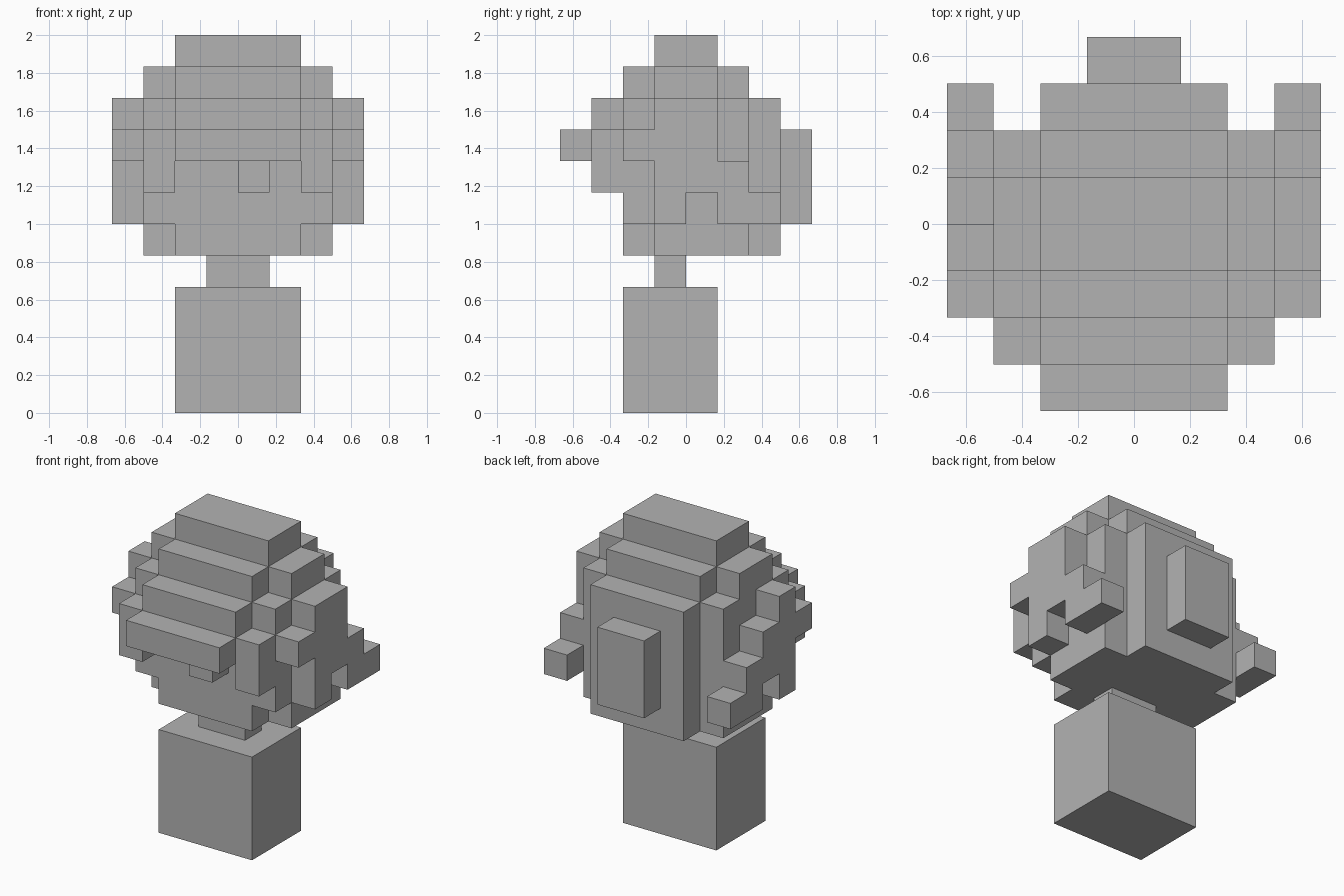
import bpy
import bmesh
from mathutils import Vector

cube = bpy.data.objects.get("Cube")
if cube:
    bpy.data.objects.remove(cube, do_unlink=True)

UNIT = 1 / 6  # edge of one block

grey = bpy.data.materials.new("plain_grey")
grey.use_nodes = True
COLOUR = (0.45, 0.45, 0.45, 1)
grey.diffuse_color = COLOUR
grey.node_tree.nodes["Principled BSDF"].inputs["Base Color"].default_value = COLOUR


def block_part(name, boxes):
    """Join boxes (x0, x1, y0, y1, z0, z1), in blocks, into one outer shell."""
    cells = {(x, y, z) for x0, x1, y0, y1, z0, z1 in boxes
             for x in range(x0, x1) for y in range(y0, y1) for z in range(z0, z1)}
    bm = bmesh.new()
    for cell in cells:
        for axis in range(3):
            for side in (0, 1):
                neighbour = list(cell)
                neighbour[axis] += 2 * side - 1
                if tuple(neighbour) in cells:
                    continue
                base = Vector(cell)
                base[axis] += side
                u, v = Vector(), Vector()
                u[(axis + 1) % 3] = v[(axis + 2) % 3] = 1
                corners = [base, base + u, base + u + v, base + v]
                if not side:
                    corners.reverse()
                bm.faces.new([bm.verts.new(c * UNIT) for c in corners])
    bmesh.ops.remove_doubles(bm, verts=bm.verts, dist=0.001)
    bmesh.ops.dissolve_limit(bm, angle_limit=0.01, verts=bm.verts, edges=bm.edges)
    mesh = bpy.data.meshes.new(name)
    bm.to_mesh(mesh)
    bm.free()
    mesh.materials.append(grey)
    obj = bpy.data.objects.new(name, mesh)
    bpy.context.collection.objects.link(obj)
    return obj


# Body and neck
block_part("body", [(-2, 2, -2, 1, 0, 4)])
block_part("neck", [(-1, 1, -1, 0, 4, 5)])

# Head with stepped crown: half width, y range, z range
layers = [
    (2, -2, 3, 5, 10), (2, -3, 3, 8, 10), (2, -2, 2, 10, 11), (2, -1, 1, 11, 12),
    (3, -1, 2, 5, 6), (3, -2, 2, 6, 10), (3, -1, 1, 10, 11),
]
block_part("head", [(-w, w, *rest) for w, *rest in layers])

# Fringe, nose and bun
block_part("fringe", [(-2, 2, -4, -3, 8, 9)])
block_part("nose", [(0, 1, -3, -2, 7, 8)])
block_part("back_bun", [(-1, 1, 3, 4, 6, 9)])

# Front locks and stepped side hair; the right side has one lower step
for side, x, step_top in (("left", 3, 10), ("right", -4, 9)):
    inner = 2 if side == "left" else -3
    block_part(side + "_front_lock", [(inner, inner + 1, -3, -2, 7, 9)])
    columns = [(-2, -1, 8, 9), (-1, 0, 6, 10), (0, 1, 7, step_top),
               (1, 2, 6, 8), (2, 3, 6, 7)]
    block_part(side + "_side_hair", [(x, x + 1, *c) for c in columns])
